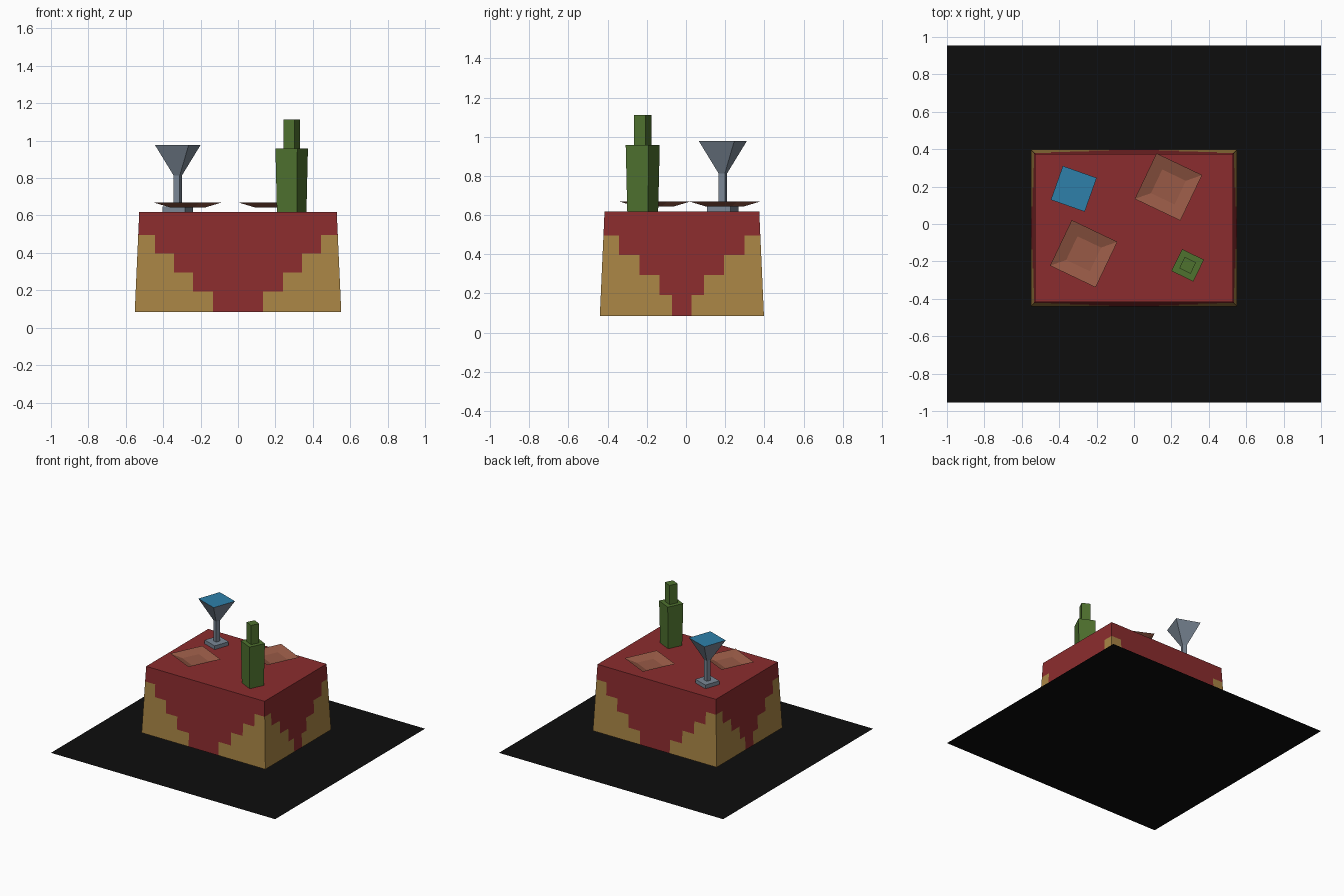
import bpy, math

if "Cube" in bpy.data.objects:
    bpy.data.objects.remove(bpy.data.objects["Cube"])


def mat(name, hexcol):
    # sRGB hex to linear flat colour
    def lin(c):
        c /= 255
        return c / 12.92 if c <= 0.04045 else ((c + 0.055) / 1.055) ** 2.4
    m = bpy.data.materials.new(name)
    m.diffuse_color = [lin(int(hexcol[i:i + 2], 16)) for i in (0, 2, 4)] + [1]
    m.use_nodes = True
    m.node_tree.nodes["Principled BSDF"].inputs["Base Color"].default_value = m.diffuse_color
    return m


red = mat("cloth_red", "8b2c2e")
gold = mat("cloth_gold", "a98545")
green = mat("bottle_green", "4f722f")
blue = mat("drink_blue", "2e80aa")
grey = mat("glass_grey", "7a8795")
clay = mat("plate_brown", "985a46")
black = mat("floor_black", "0d0d0d")


def make(name, verts, faces, mats, idx=None):
    me = bpy.data.meshes.new(name)
    me.from_pydata(verts, [], faces)
    for m in mats:
        me.materials.append(m)
    if idx:
        for p, i in zip(me.polygons, idx):
            p.material_index = i
    ob = bpy.data.objects.new(name, me)
    bpy.context.collection.objects.link(ob)
    return ob


def square_stack(name, cx, cy, deg, rings, m, cap=True):
    # stacked square rings given as (side, z), turned by deg
    verts, faces = [], []
    for side, z in rings:
        for k in range(4):
            a = math.radians(deg + 45 + 90 * k)
            r = side / math.sqrt(2)
            verts.append((cx + r * math.cos(a), cy + r * math.sin(a), z))
    for n in range(len(rings) - 1):
        for k in range(4):
            i, j = 4 * n + k, 4 * n + (k + 1) % 4
            faces.append((i, j, j + 4, i + 4))
    if cap:
        faces.append(tuple(range(len(verts) - 4, len(verts))))
    return make(name, verts, faces, [m])


# floor sheet
make("floor", [(-1, -.955, 0), (1, -.955, 0), (1, .955, 0), (-1, .955, 0)],
     [(0, 1, 2, 3)], [black])

# tablecloth: tapered box, stepped gold corners chosen per wall cell
Z0, Z1, CY = .085, .618, -.021
levels = [Z0, .193, .295, .396, .497, Z1]
X_STEPS = [.133, .24, .343, .443]
Y_STEPS = [.05, .114, .216, .32]


def half(z):
    t = (z - Z0) / (Z1 - Z0)
    return .552 - .024 * t, .419 - .024 * t


verts, faces, idx = [], [], []
for s in range(4):
    ca, sa = [(1, 0), (0, 1), (-1, 0), (0, -1)][s]
    steps = Y_STEPS if s % 2 else X_STEPS
    base = len(verts)
    for z in levels:
        hx, hy = half(z)
        w, d = (hy, hx) if s % 2 else (hx, hy)
        cols = [-w] + [-v for v in steps[::-1]] + steps + [w]
        for u in cols:
            verts.append((u * ca + d * sa, CY + u * sa - d * ca, z))
    for r in range(5):
        for c in range(9):
            i = base + r * 10 + c
            faces.append((i, i + 1, i + 11, i + 10))
            idx.append(1 if abs(c - 4) > r and r < 4 else 0)
hx, hy = half(Z1)
b = len(verts)
verts += [(-hx, CY - hy, Z1), (hx, CY - hy, Z1), (hx, CY + hy, Z1), (-hx, CY + hy, Z1)]
faces.append((b, b + 1, b + 2, b + 3))
idx.append(0)
make("tablecloth", verts, faces, [red, gold], idx)

# bottle with neck
square_stack("bottle", .287, -.221, -26,
             [(.118, Z1), (.13, .957), (.067, .957), (.067, 1.112)], green)

# stemmed glass and its drink
square_stack("stemmed_glass", -.322, .188, -19.5,
             [(.126, Z1), (.126, .648), (.034, .648), (.034, .813), (.192, .978)],
             grey, cap=False)
square_stack("drink", -.322, .188, -19.5, [(.192, .978)], blue)

# two shallow plates
for n, (x, y) in enumerate([(.184, .198), (-.269, -.159)]):
    square_stack(f"plate_{n + 1}", x, y, -25.5, [(.27, .669), (.14, .643)], clay)
